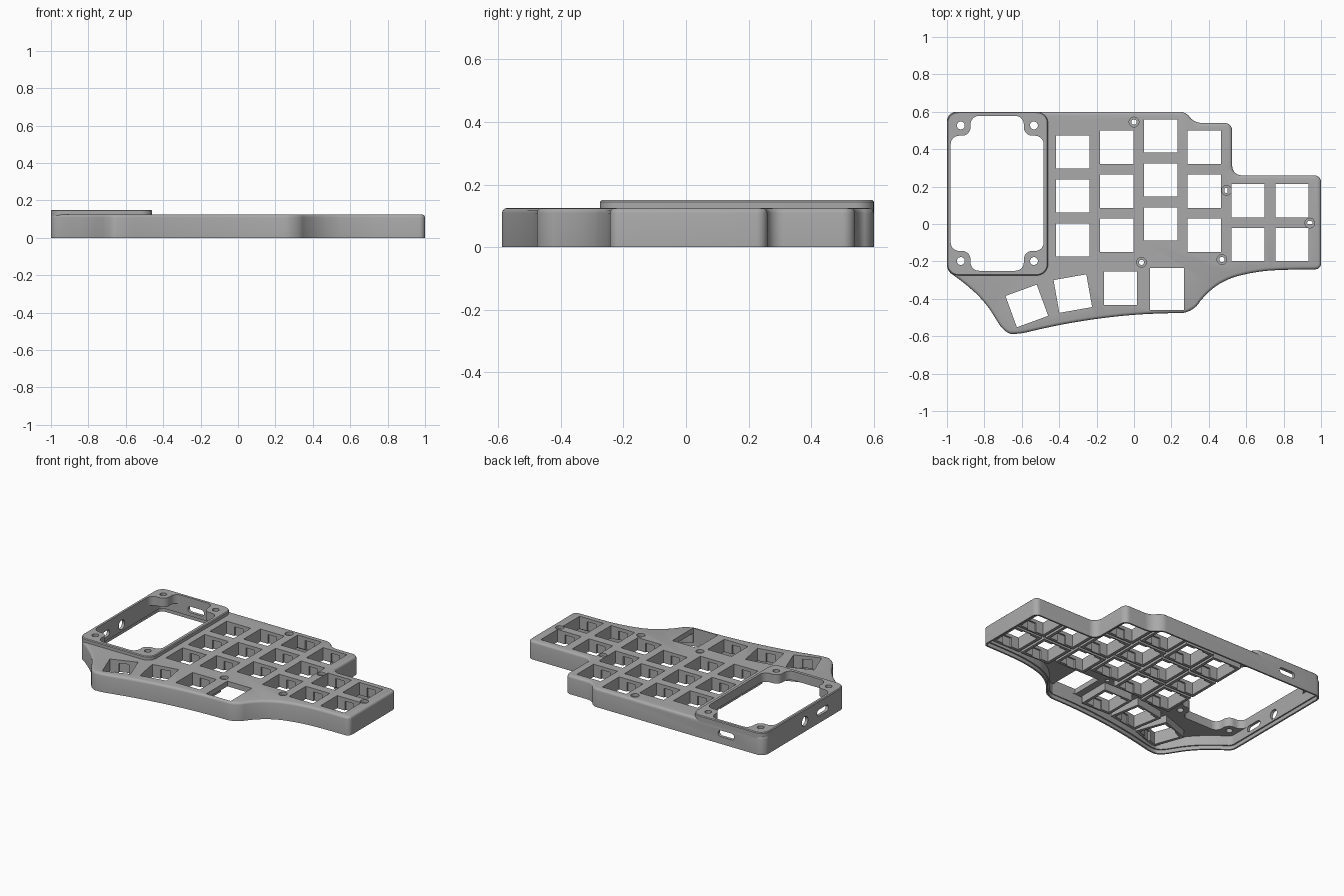
import bpy, bmesh
from math import sin, cos, pi, radians
from mathutils import Vector, Matrix

old = bpy.data.objects.get("Cube")
if old:
    bpy.data.objects.remove(old, do_unlink=True)

grey = bpy.data.materials.new("plain grey")
grey.use_nodes = True
grey.diffuse_color = (0.4, 0.4, 0.4, 1)
grey.node_tree.nodes["Principled BSDF"].inputs["Base Color"].default_value = (0.4, 0.4, 0.4, 1)


def rounded(corners, steps=8):
    """Closed outline from (x, y, rounding length) corners."""
    out = []
    for i, (x, y, d) in enumerate(corners):
        p = Vector((x, y))
        to_prev = Vector(corners[i - 1][:2]) - p
        to_next = Vector(corners[(i + 1) % len(corners)][:2]) - p
        a = p + to_prev.normalized() * min(d, to_prev.length * 0.48)
        b = p + to_next.normalized() * min(d, to_next.length * 0.48)
        ca, cb = a.lerp(p, 0.55), b.lerp(p, 0.55)
        for k in range(steps + 1):
            t = k / steps
            s = 1 - t
            out.append(a * s**3 + ca * 3 * s * s * t + cb * 3 * s * t * t + b * t**3)
    return out


def inset(loop, amount):
    """Shrink a counter-clockwise outline."""
    out = []
    for i, p in enumerate(loop):
        e1 = (p - loop[i - 1]).normalized()
        e2 = (loop[(i + 1) % len(loop)] - p).normalized()
        n = Vector((-e1.y - e2.y, e1.x + e2.x)).normalized()
        out.append(p + n * amount / max(0.5, n.dot(Vector((-e1.y, e1.x)))))
    return out


def loft(bm, rings):
    """Solid through (outline, height) rings, bottom to top."""
    loops = [[bm.verts.new((p.x, p.y, z)) for p in loop] for loop, z in rings]
    for low, high in zip(loops, loops[1:]):
        for i in range(len(low)):
            bm.faces.new((low[i - 1], low[i], high[i], high[i - 1]))
    bm.faces.new(loops[0][::-1])
    bm.faces.new(loops[-1])


def box(bm, size, centre, turn=0):
    m = Matrix.Translation(centre) @ Matrix.Rotation(turn, 4, "Z") @ Matrix.Diagonal((*size, 1))
    bmesh.ops.create_cube(bm, size=1, matrix=m)


def cylinder(bm, radius, depth, matrix):
    bmesh.ops.create_cone(bm, cap_ends=True, segments=24, radius1=radius, radius2=radius,
                          depth=depth, matrix=matrix)


def make(name, build, *args):
    mesh = bpy.data.meshes.new(name)
    bm = bmesh.new()
    build(bm, *args)
    bmesh.ops.recalc_face_normals(bm, faces=bm.faces)
    bm.to_mesh(mesh)
    bm.free()
    mesh.materials.append(grey)
    obj = bpy.data.objects.new(name, mesh)
    bpy.context.collection.objects.link(obj)
    return obj


def cut(obj, *cutters):
    for c in cutters:
        mod = obj.modifiers.new("cut", "BOOLEAN")
        mod.operation, mod.solver, mod.object = "DIFFERENCE", "EXACT", c
    bpy.context.view_layer.update()
    done = bpy.data.meshes.new_from_object(obj.evaluated_get(bpy.context.evaluated_depsgraph_get()))
    obj.modifiers.clear()
    obj.data = done


# Outlines of the case, raised frame and screen window
case_line = rounded([
    (-1, 0.6, 0.05), (-1, -0.25, 0.03), (-0.92, -0.305, 0.05), (-0.80, -0.41, 0.07),
    (-0.69, -0.585, 0.06), (-0.62, -0.59, 0.05), (-0.43, -0.545, 0.09), (-0.18, -0.502, 0.12),
    (0.08, -0.478, 0.12), (0.31, -0.476, 0.06), (0.38, -0.375, 0.06), (0.49, -0.295, 0.06),
    (0.66, -0.252, 0.08), (0.82, -0.244, 0.06), (1, -0.242, 0.03), (1, 0.26, 0.035),
    (0.525, 0.26, 0.05), (0.525, 0.54, 0.04), (0.32, 0.54, 0.045), (0.28, 0.6, 0.035)])
frame_line = rounded([(-1, 0.6, 0.06), (-1, -0.275, 0.06), (-0.46, -0.275, 0.06), (-0.46, 0.6, 0.06)])
L, R, B, T = -0.98, -0.483, -0.25, 0.578
EAR = 0.106
window_line = rounded([
    (L, T - EAR, 0.045), (L, B + EAR, 0.045), (L + EAR, B + EAR, 0.045), (L + EAR, B, 0.045),
    (R - EAR, B, 0.045), (R - EAR, B + EAR, 0.045), (R, B + EAR, 0.045), (R, T - EAR, 0.045),
    (R - EAR, T - EAR, 0.045), (R - EAR, T, 0.045), (L + EAR, T, 0.045), (L + EAR, T - EAR, 0.045)])

TOP, FRAME_TOP, UNDER, COLLAR_LOW = 0.125, 0.15, 0.09, 0.04
HOLE, PITCH = 0.178, 0.235

# Key positions: columns as (x, top y, count), then the thumb row
keys = [(x, y - PITCH * i, 0) for x, y, n in
        [(-0.327, 0.385, 3), (-0.093, 0.41, 3), (0.143, 0.47, 3),
         (0.376, 0.41, 3), (0.61, 0.125, 2), (0.845, 0.125, 2)] for i in range(n)]
keys += [(-0.072, -0.343, 0), (-0.327, -0.372, radians(10)), (-0.573, -0.438, radians(20))]
screws = [(0, 0.545), (0.495, 0.18), (0.94, 0.005), (0.04, -0.205), (0.47, -0.19)]
frame_screws = [(x, y) for x in (-0.926, -0.535) for y in (-0.198, 0.527)]


def key_boxes(bm, size, low, high):
    for x, y, a in keys:
        box(bm, (size, size, high - low), (x, y, (low + high) / 2), a)


def key_holes(bm):
    key_boxes(bm, HOLE, -0.1, 0.3)
    box(bm, (0.182, 0.224, 0.4), (0.176, -0.347, 0.1))  # wide thumb key


def clip_slots(bm):
    for x, y, a in keys:
        box(bm, (0.065, HOLE + 0.022, 0.065), (x, y, 0.07), a)


def screw_holes(bm):
    for places, r in ((screws, 0.014), (frame_screws, 0.021)):
        for x, y in places:
            cylinder(bm, r, 0.4, Matrix.Translation((x, y, 0.1)))


def screw_seats(bm):
    for x, y in screws:
        cylinder(bm, 0.026, 0.04, Matrix.Translation((x, y, TOP)))


def ports(bm):
    def slot(length, height, matrix):
        h, r = length / 2, height / 2
        line = rounded([(-h, -r, r), (h, -r, r), (h, r, r), (-h, r, r)])
        before = set(bm.verts)
        loft(bm, [(line, -0.04), (line, 0.04)])
        bmesh.ops.transform(bm, matrix=matrix, verts=[v for v in bm.verts if v not in before])
    upright = Matrix.Rotation(pi / 2, 4, "X")
    side = Matrix.Rotation(pi / 2, 4, "Z") @ upright
    slot(0.12, 0.042, Matrix.Translation((-0.72, 0.6, 0.07)) @ upright)
    slot(0.12, 0.042, Matrix.Translation((-1, -0.03, 0.07)) @ side)
    cylinder(bm, 0.032, 0.08, Matrix.Translation((-1, 0.16, 0.07)) @ side)


# Cutters, removed at the end
cavity = make("cavity_cutter", loft, [(inset(case_line, 0.02), -0.1), (inset(case_line, 0.02), UNDER)])
lip = make("lip_cutter", loft, [(inset(case_line, 0.011), -0.1), (inset(case_line, 0.011), 0.025)])
window = make("window_cutter", loft, [(window_line, -0.1), (window_line, 0.3)])
holes = make("key_hole_cutter", key_holes)
clips = make("clip_cutter", clip_slots)
bores = make("screw_cutter", screw_holes)
seats = make("screw_seat_cutter", screw_seats)
port = make("port_cutter", ports)
cutters = [cavity, lip, window, holes, clips, bores, seats, port]
for c in cutters:
    c.hide_render = True

# Hollow case with a rounded top edge
E = 0.016
edge = [(inset(case_line, E * (1 - cos(a))), TOP - E + E * sin(a)) for a in (0, pi / 6, pi / 3, pi / 2)]
case = make("case", loft, [(case_line, 0)] + edge)
cut(case, cavity, lip, window, holes, clips, bores, seats, port)

# Raised screen frame
frame = make("screen_frame", loft, [(frame_line, 0.1), (frame_line, FRAME_TOP - 0.005),
                                    (inset(frame_line, 0.005), FRAME_TOP)])
cut(frame, window, bores)

# Collars under the key openings
collars = make("key_collars", key_boxes, HOLE + 0.04, COLLAR_LOW, UNDER + 0.01)
cut(collars, holes, clips)

for c in cutters:
    bpy.data.objects.remove(c, do_unlink=True)
bpy.ops.object.select_all(action="DESELECT")
for obj in (case, frame, collars):
    obj.select_set(True)
    bpy.context.view_layer.objects.active = obj
bpy.ops.object.shade_smooth_by_angle(angle=radians(35))
